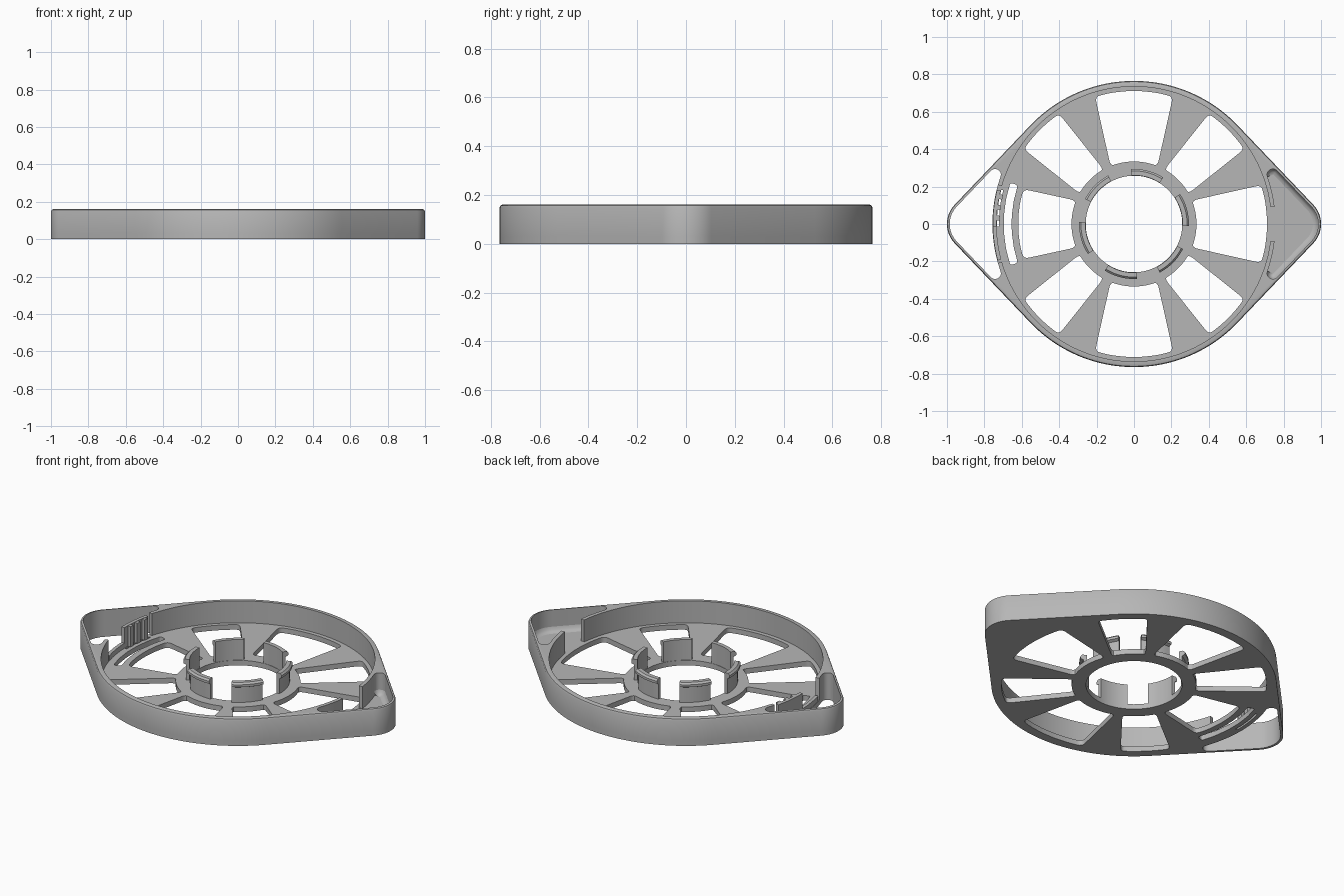
import bpy, bmesh
from math import cos, sin, radians, acos, degrees
from mathutils import Vector

if "Cube" in bpy.data.objects:
    bpy.data.objects.remove(bpy.data.objects["Cube"])

# Main dimensions
R, TIP_R, TIP_X = 0.765, 0.15, 0.85      # round body, tip radius, tip centre
FLOOR, TOP, WALL = 0.03, 0.16, 0.015
INNER, POCKET = 0.735, 0.757             # bowl radius, inner edge of tip pockets
CAP_A, CAP_C, CAP_R = 19.5, 0.788, 0.031  # rounded pocket ends
TANGENT = degrees(acos((R - TIP_R) / TIP_X))

grey = bpy.data.materials.new("Plain grey")
grey.use_nodes = True
grey.diffuse_color = (0.47, 0.47, 0.47, 1)
grey.node_tree.nodes["Principled BSDF"].inputs["Base Color"].default_value = grey.diffuse_color


def polar(r, a, cx=0, cy=0):
    return Vector((cx + r * cos(radians(a)), cy + r * sin(radians(a))))


def arc(r, a0, a1, n, cx=0, cy=0):
    return [polar(r, a0 + (a1 - a0) * i / n, cx, cy) for i in range(n + 1)]


def finish(bm, name):
    bmesh.ops.recalc_face_normals(bm, faces=bm.faces)
    mesh = bpy.data.meshes.new(name)
    bm.to_mesh(mesh)
    bm.free()
    mesh.materials.append(grey)
    ob = bpy.data.objects.new(name, mesh)
    bpy.context.collection.objects.link(ob)
    bpy.ops.object.select_all(action='DESELECT')
    ob.select_set(True)
    bpy.context.view_layer.objects.active = ob
    bpy.ops.object.shade_smooth_by_angle(angle=radians(30))
    return ob


def bridge(bm, low, high, closed=True):
    n = len(low)
    for i in range(n if closed else n - 1):
        j = (i + 1) % n
        bm.faces.new((low[i], low[j], high[j], high[i]))


def solid(name, *boundaries):
    """Each boundary is a stack of (loop, height); later boundaries are holes."""
    bm = bmesh.new()
    ends = ([], [])
    for stack in boundaries:
        rows = [[bm.verts.new((p.x, p.y, z)) for p in loop] for loop, z in stack]
        for low, high in zip(rows, rows[1:]):
            bridge(bm, low, high)
        for store, row in zip(ends, (rows[0], rows[-1])):
            store += [bm.edges.get((row[i - 1], row[i])) for i in range(len(row))]
    for edges in ends:
        bmesh.ops.triangle_fill(bm, edges=edges, use_beauty=True, normal=(0, 0, 1))
    return finish(bm, name)


def hull(inset):
    t = TANGENT
    big, small = R - inset, TIP_R - inset
    return (arc(small, -t, t, 16, TIP_X) + arc(big, t, 180 - t, 40)
            + arc(small, 180 - t, 180 + t, 16, -TIP_X) + arc(big, 180 + t, 360 - t, 40))


def pocket_chain(inset=0):
    """Tip pocket outline on +x, from the lower end round the tip to the upper end."""
    c = polar(CAP_C, CAP_A)
    upper = arc(CAP_R - inset, TANGENT, CAP_A + 180, 10, c.x, c.y)
    lower = [Vector((p.x, -p.y)) for p in reversed(upper)]
    return lower + arc(TIP_R - WALL - inset, -TANGENT, TANGENT, 16, TIP_X) + upper


def turned(points):
    return [-p for p in points]


def rounded(points, size=0.03, steps=4):
    out = []
    for i, p in enumerate(points):
        a, b = points[i - 1] - p, points[(i + 1) % len(points)] - p
        a = p + a * min(size / a.length, 0.4)
        b = p + b * min(size / b.length, 0.4)
        for k in range(steps + 1):
            t = k / steps
            out.append(a * (1 - t) ** 2 + p * 2 * t * (1 - t) + b * t * t)
    return out


def window(angle, half_in, half_out, r0, r1, size=0.03):
    pts = arc(r1, angle - half_out, angle + half_out, 5) + arc(r0, angle + half_in, angle - half_in, 5)
    return rounded(pts, size)


def sector(a0, a1, r0, r1, n=8):
    return arc(r1, a0, a1, n) + arc(r0, a1, a0, n)


def arc_block(name, a0, a1, r0, r1, z0, z1):
    loop = sector(a0, a1, r0, r1)
    return solid(name, [(loop, z0), (loop, z1)])


# Floor plate with spokes, hub hole, latch slots and the open tip
holes = [window(a, 22, 17, 0.335, 0.712) for a in (0, 90, 270)]
holes += [window(a, 15.7, 10.8, 0.335, 0.712) for a in (45, 135, 225, 315)]
holes.append(window(180, 22, 17.5, 0.335, 0.62))
holes.append(window(180, 18.5, 18.5, 0.655, 0.697, 0.015))
holes.append(sector(165.5, 181, 0.722, 0.733))
holes.append(arc(0.258, 0, 357, 119))
holes.append(turned(pocket_chain() + arc(POCKET, CAP_A, -CAP_A, 12)[1:-1]))
solid("floor_plate", [(hull(0), 0), (hull(0), FLOOR)],
      *[[(h, 0), (h, FLOOR)] for h in holes])

# Outer wall with chamfered top edge; its cavity joins the bowl and both tip pockets
GAP, LATCH = 7, 16
right_side = (arc(POCKET, -GAP, -CAP_A, 4)[:-1] + pocket_chain() + arc(POCKET, CAP_A, GAP, 4)[1:])
left_side = turned([polar(POCKET, -LATCH)] + pocket_chain() + [polar(POCKET, LATCH)])
cavity = (right_side + arc(INNER, GAP, 180 - LATCH, 50)
          + left_side + arc(INNER, 180 + LATCH, 360 - GAP, 50))
solid("outer_wall",
      [(hull(0), FLOOR), (hull(0), TOP - 0.012), (hull(0.004), TOP - 0.003), (hull(0.011), TOP)],
      [(cavity, FLOOR), (cavity, TOP)])

# Curved fillet along the bottom of the closed pocket
bm = bmesh.new()
rows = []
for inset, z in ((0.028, 0.001), (0.016, 0.005), (0.006, 0.014), (0, 0.03)):
    rows.append([bm.verts.new((p.x, p.y, FLOOR + z)) for p in pocket_chain(inset)])
for low, high in zip(rows, rows[1:]):
    bridge(bm, low, high, closed=False)
finish(bm, "pocket_fillet")

# Six hooked clips round the hub
for k in range(6):
    a = 60 * k - 2
    stack = [(sector(a, a + 35, 0.26, r), z) for r, z in
             ((0.278, FLOOR), (0.278, 0.12), (0.294, 0.128), (0.294, 0.142), (0.284, 0.152))]
    solid(f"hub_clip_{k + 1}", stack)

# Latch by the open tip: low arm, tall tab and grip ridges
arc_block("latch_arm", 166, 195, INNER, 0.755, FLOOR, 0.06)
arc_block("latch_tab", 166, 181, INNER, 0.755, FLOOR, 0.152)
for k in range(3):
    a = 167.5 + 4.5 * k
    arc_block(f"latch_ridge_{k + 1}", a, a + 2, 0.717, INNER + 0.002, FLOOR, 0.15)
